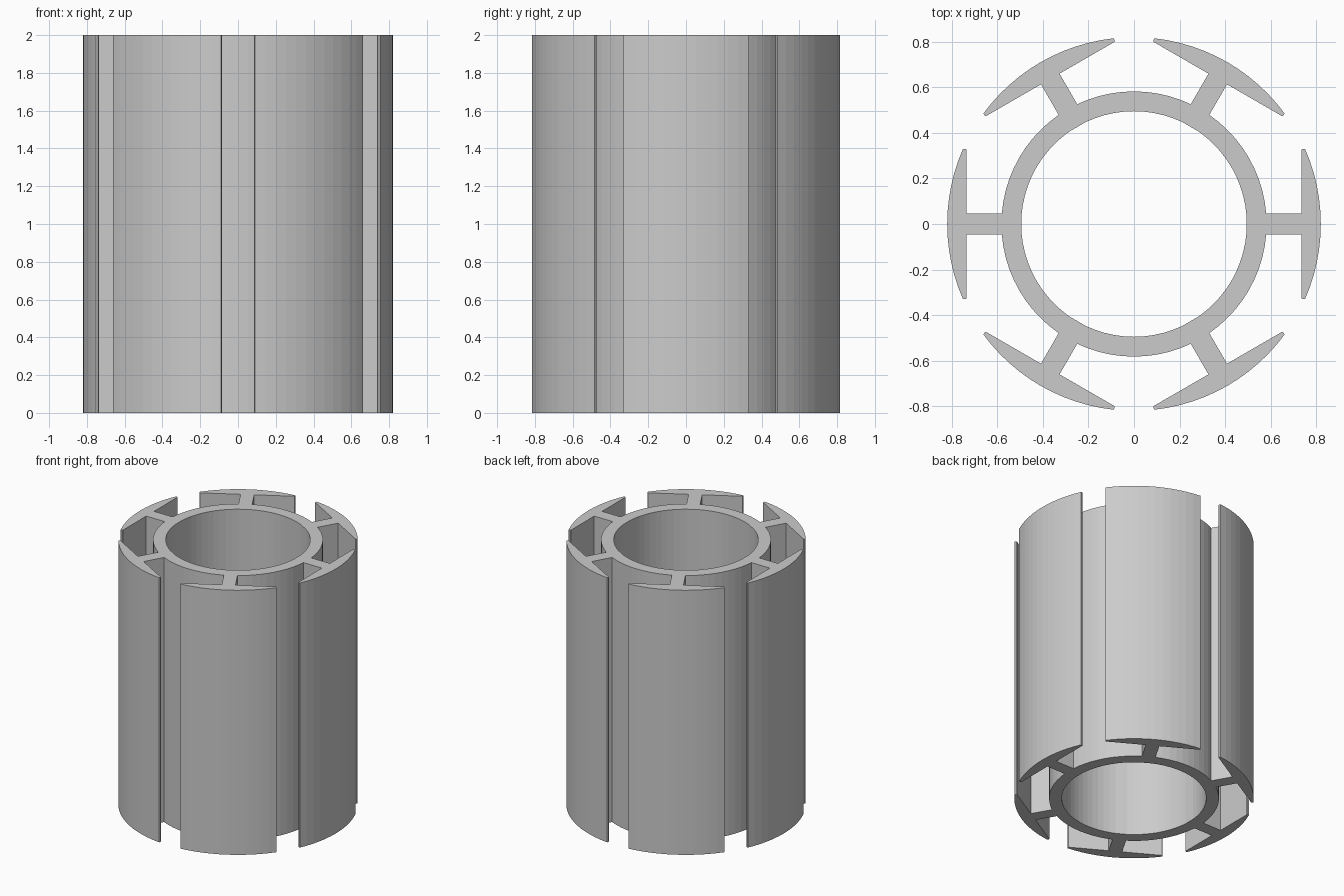
import bpy, bmesh, math
from mathutils import Matrix

if "Cube" in bpy.data.objects:
    bpy.data.objects.remove(bpy.data.objects["Cube"])

HEIGHT = 2.0
R_BORE, R_HUB, R_OUT = 0.495, 0.582, 0.82   # bore, hub and outer radii
X_SHOE, Y_SHOE = 0.735, 0.33                # flat back and half width of a shoe
HALF_WEB = 0.047
TEETH = 6


def polar(r, a):
    return (r * math.cos(a), r * math.sin(a), 0)


def steps(a, b, n):
    return [a + (b - a) * i / n for i in range(n + 1)]


bm = bmesh.new()


def face(points, turn):
    bm.faces.new([bm.verts.new(turn @ Matrix.Translation(p).to_translation()) for p in points])


web_angle = math.asin(HALF_WEB / R_HUB)
half = math.pi / TEETH
hub_angles = steps(-half, -web_angle, 5) + steps(web_angle, half, 5)
hub_x = R_HUB * math.cos(web_angle)
tip_angle = math.asin(Y_SHOE / R_OUT)

for k in range(TEETH):
    turn = Matrix.Rotation(k * 2 * half, 3, 'Z')
    # hub ring section
    for a, b in zip(hub_angles, hub_angles[1:]):
        face([polar(R_BORE, a), polar(R_HUB, a), polar(R_HUB, b), polar(R_BORE, b)], turn)
    # web joining hub and shoe
    face([(hub_x, -HALF_WEB, 0), (X_SHOE, -HALF_WEB, 0),
          (X_SHOE, HALF_WEB, 0), (hub_x, HALF_WEB, 0)], turn)
    # shoe with a curved outside, flat back and blunt tips
    arc = [polar(R_OUT, a) for a in steps(-tip_angle, tip_angle, 12)]
    back = [(X_SHOE + 0.005, Y_SHOE, 0), (X_SHOE, Y_SHOE - 0.005, 0), (X_SHOE, HALF_WEB, 0)]
    back += [(x, -y, 0) for x, y, z in reversed(back)]
    face(arc + back, turn)

bmesh.ops.remove_doubles(bm, verts=bm.verts[:], dist=0.0005)
mesh = bpy.data.meshes.new("slotted_core")
bm.to_mesh(mesh)
bm.free()

core = bpy.data.objects.new("slotted_core", mesh)
bpy.context.collection.objects.link(core)

# raise the flat section to full height
solid = core.modifiers.new("height", 'SOLIDIFY')
solid.thickness = HEIGHT
solid.offset = 1.0

grey = bpy.data.materials.new("light_grey")
grey.diffuse_color = (0.6, 0.6, 0.6, 1)
grey.use_nodes = True
grey.node_tree.nodes["Principled BSDF"].inputs["Base Color"].default_value = grey.diffuse_color
mesh.materials.append(grey)
